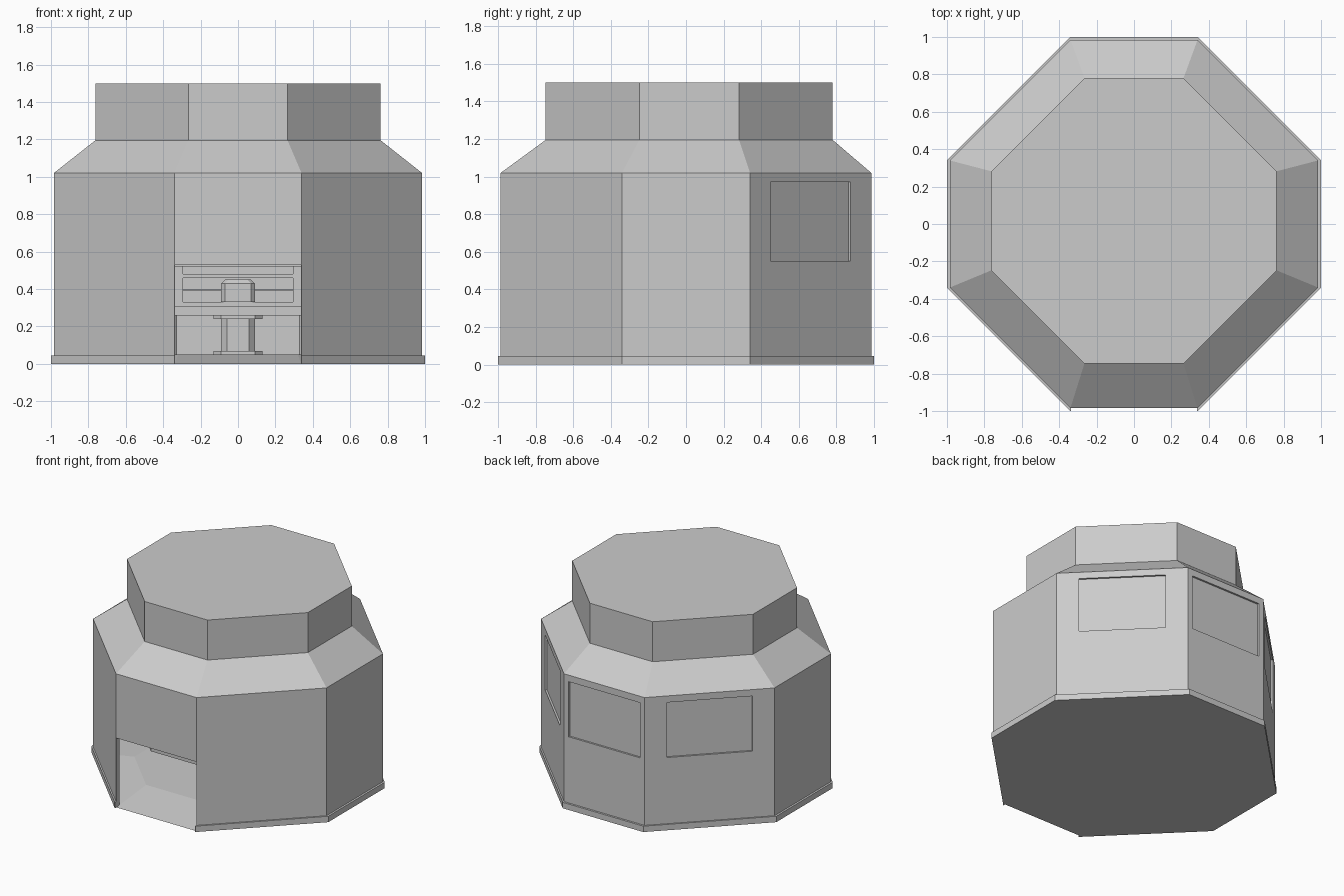
import bpy, bmesh, math
from mathutils import Matrix, Vector

cube = bpy.data.objects.get("Cube")
if cube:
    bpy.data.objects.remove(cube, do_unlink=True)

grey = bpy.data.materials.new("plain_grey")
grey.use_nodes = True
grey.diffuse_color = (0.6, 0.6, 0.6, 1)
bsdf = grey.node_tree.nodes["Principled BSDF"]
bsdf.inputs["Base Color"].default_value = (0.6, 0.6, 0.6, 1)
bsdf.inputs["Roughness"].default_value = 0.8


def finish(name, bm):
    bmesh.ops.recalc_face_normals(bm, faces=bm.faces)
    mesh = bpy.data.meshes.new(name)
    bm.to_mesh(mesh)
    bm.free()
    mesh.materials.append(grey)
    obj = bpy.data.objects.new(name, mesh)
    bpy.context.collection.objects.link(obj)
    return obj


def octagon_loft(name, rings):
    """Rings are (half width, half flat edge, z, y offset)."""
    bm = bmesh.new()
    loops = []
    for a, c, z, dy in rings:
        pts = [(c, -a), (a, -c), (a, c), (c, a), (-c, a), (-a, c), (-a, -c), (-c, -a)]
        loops.append([bm.verts.new((x, y + dy, z)) for x, y in pts])
    for low, high in zip(loops, loops[1:]):
        for i in range(8):
            j = (i + 1) % 8
            bm.faces.new((low[i], low[j], high[j], high[i]))
    bm.faces.new(loops[0][::-1])
    bm.faces.new(loops[-1])
    return finish(name, bm)


def box(name, x0, x1, y0, y1, z0, z1, angle=0):
    bm = bmesh.new()
    size = Matrix.Diagonal((x1 - x0, y1 - y0, z1 - z0, 1))
    place = Matrix.Translation(Vector((x0 + x1, y0 + y1, z0 + z1)) / 2)
    bmesh.ops.create_cube(bm, size=1, matrix=Matrix.Rotation(angle, 4, "Z") @ place @ size)
    return finish(name, bm)


def cut(obj, cutter):
    cutter.hide_render = True
    mod = obj.modifiers.new("cut", "BOOLEAN")
    mod.operation = "DIFFERENCE"
    mod.solver = "EXACT"
    mod.object = cutter
    bpy.context.view_layer.objects.active = obj
    bpy.ops.object.modifier_apply(modifier=mod.name)
    bpy.data.objects.remove(cutter, do_unlink=True)


# Hollow walls with sloped shoulder, and the plinth band around the foot
walls = octagon_loft("walls", [(0.985, 0.34, 0, 0), (0.985, 0.34, 1.02, 0), (0.763, 0.265, 1.195, 0.017)])
plinth = octagon_loft("plinth", [(1.0, 0.34, 0, 0), (1.0, 0.34, 0.045, 0)])
for part in (walls, plinth):
    cut(part, octagon_loft("cavity", [(0.955, 0.328, -0.1, 0), (0.955, 0.328, 1.0, 0)]))
    cut(part, box("doorway", -0.338, 0.338, -1.1, -0.9, -0.1, 0.53))

# Shallow recessed panels on the three rear walls
diagonal = (0.985 + 0.34) / math.sqrt(2)
for angle, dist in ((0, 0.985), (math.pi / 4, diagonal), (-math.pi / 4, diagonal)):
    cut(walls, box("panel_cutter", -0.3, 0.3, dist - 0.014, dist + 0.1, 0.55, 0.97, angle))

# Roof drum
octagon_loft("roof_drum", [(0.763, 0.265, 1.19, 0.017), (0.763, 0.265, 1.5, 0.017)])

# Floor with sloped border
octagon_loft("floor", [(0.983, 0.338, 0, 0), (0.65, 0.32, 0.05, 0)])

# Table on a flanged column
octagon_loft("column", [(0.09, 0.06, 0.05, 0), (0.09, 0.06, 0.26, 0)])
for name, z in (("column_foot", 0.05), ("column_head", 0.24)):
    octagon_loft(name, [(0.13, 0.09, z, 0), (0.13, 0.09, z + 0.018, 0)])
octagon_loft("table_top", [(0.55, 0.35, 0.26, 0), (0.55, 0.35, 0.31, 0)])

# Open cabinet standing on the table
box("cabinet_back", -0.34, 0.34, 0.1, 0.14, 0.31, 0.53)
box("cabinet_lower_rail", -0.34, 0.34, -0.3, 0.12, 0.31, 0.33)
box("cabinet_upper_rail", -0.34, 0.34, -0.3, 0.12, 0.46, 0.48)
box("cabinet_shelf", -0.295, 0.295, -0.2, 0.12, 0.39, 0.4)
box("cabinet_lid", -0.34, 0.34, -0.32, 0.14, 0.52, 0.535)
for side in (-1, 1):
    a, b = sorted((side * 0.295, side * 0.34))
    box("cabinet_side", a, b, -0.3, 0.12, 0.33, 0.52)

# Centre unit with chamfered top
octagon_loft("centre_unit", [(0.09, 0.07, 0.33, -0.25), (0.09, 0.07, 0.43, -0.25), (0.07, 0.05, 0.45, -0.25)])
box("centre_unit_hatch", 0.01, 0.055, -0.346, -0.33, 0.33, 0.37)
